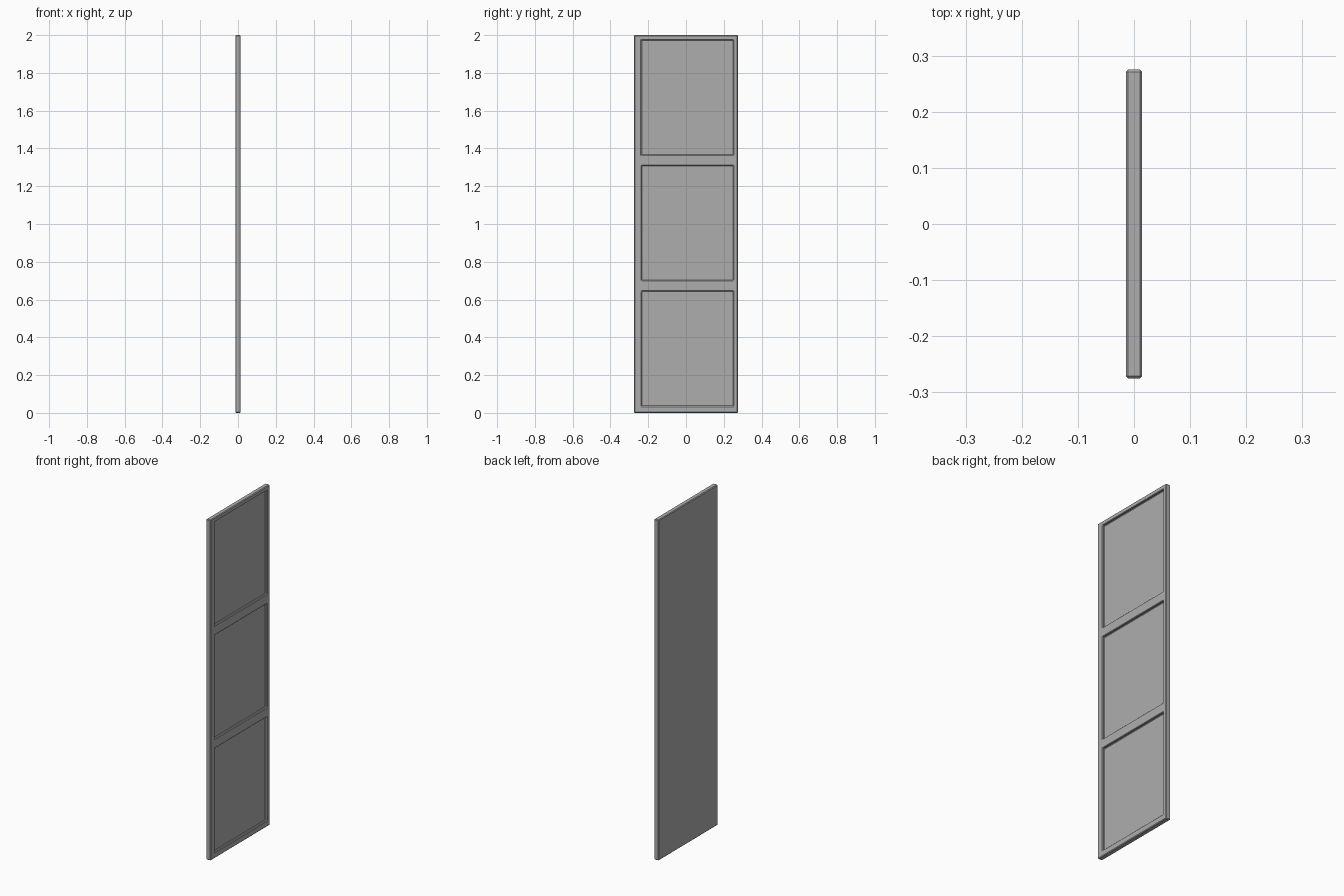
import bpy

if "Cube" in bpy.data.objects:
    bpy.data.objects.remove(bpy.data.objects["Cube"], do_unlink=True)

grey = bpy.data.materials.new("plain grey")
grey.use_nodes = True
colour = (0.42, 0.42, 0.42, 1)
grey.diffuse_color = colour
grey.node_tree.nodes["Principled BSDF"].inputs["Base Color"].default_value = colour


def box(name, x, y, z):
    """Box spanning the given (low, high) ranges."""
    bpy.ops.mesh.primitive_cube_add(size=1, location=[sum(r) / 2 for r in (x, y, z)])
    ob = bpy.context.object
    ob.name = name
    ob.scale = [r[1] - r[0] for r in (x, y, z)]
    bpy.ops.object.transform_apply(location=True, rotation=False, scale=True)
    ob.data.materials.append(grey)
    return ob


# Door slab with three recessed panels on its +x side
door = box("door_panel", (-0.0145, 0.0145), (-0.275, 0.275), (0, 2))
bevel = door.modifiers.new("edge_chamfer", "BEVEL")
bevel.width = 0.004
bevel.segments = 1

# One cutter per panel; the rails and stiles are what remains
for i, (low, high) in enumerate([(0.035, 0.645), (0.70, 1.31), (1.365, 1.975)]):
    cutter = box(f"panel_cutter_{i + 1}", (0.002, 0.05), (-0.236, 0.252), (low, high))
    cutter.hide_render = True
    cutter.hide_set(True)
    cut = door.modifiers.new("panel_recess", "BOOLEAN")
    cut.operation = "DIFFERENCE"
    cut.solver = "EXACT"
    cut.object = cutter

# Soften the lip around every recess
lip = door.modifiers.new("recess_lip", "BEVEL")
lip.width = 0.003
lip.segments = 1
lip.limit_method = "ANGLE"
lip.angle_limit = 1.2
